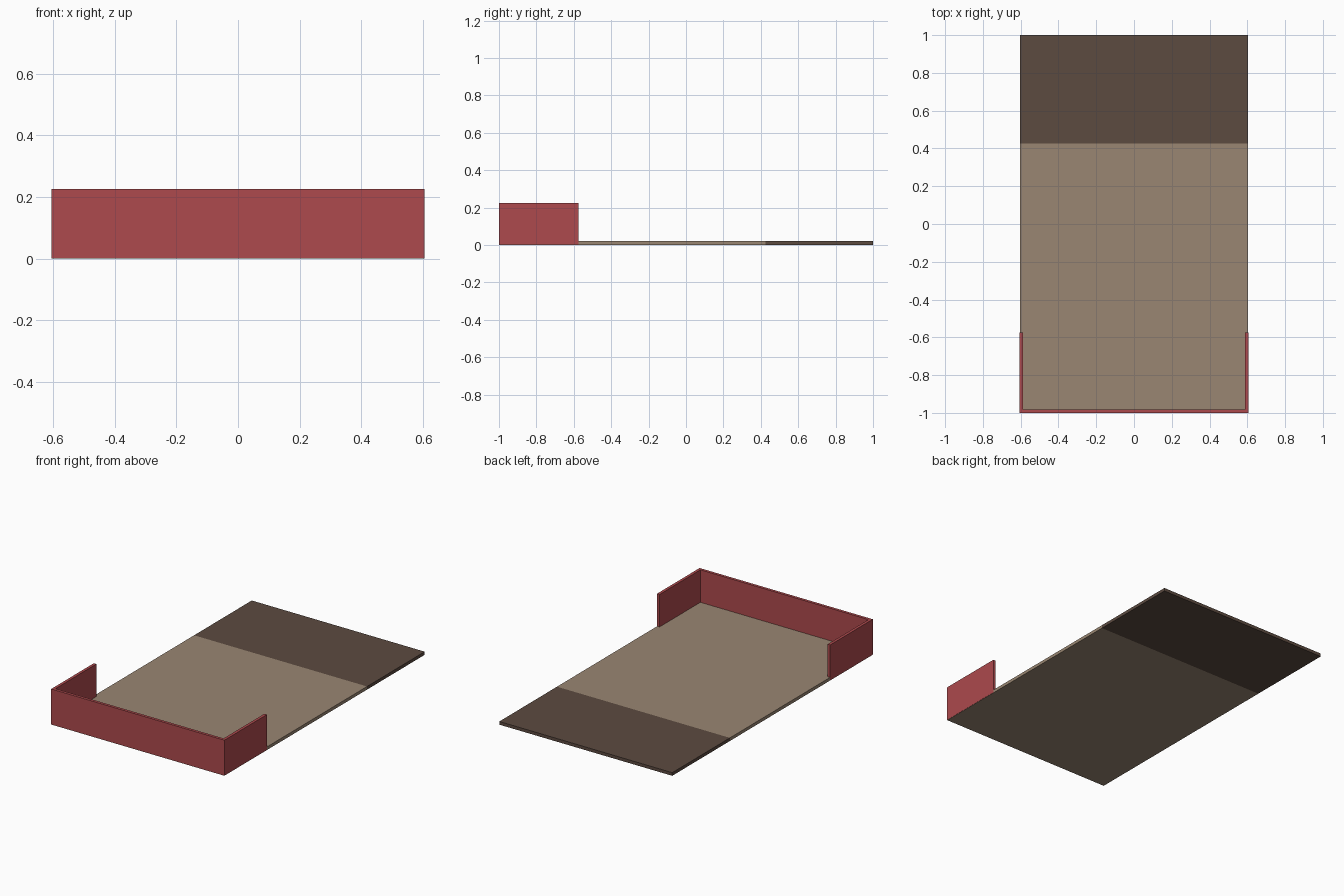
import bpy, bmesh

if "Cube" in bpy.data.objects:
    bpy.data.objects.remove(bpy.data.objects["Cube"])


def material(name, rgb):
    m = bpy.data.materials.new(name)
    m.diffuse_color = (*rgb, 1)
    m.use_nodes = True
    m.node_tree.nodes["Principled BSDF"].inputs["Base Color"].default_value = m.diffuse_color
    return m


RED = material("red", (0.418, 0.067, 0.074))
TAN = material("tan", (0.319, 0.238, 0.168))
BROWN = material("dark brown", (0.107, 0.069, 0.051))


def extrude_outline(name, points, z0, z1, mat):
    """Flat-faced prism from an XY outline."""
    bm = bmesh.new()
    face = bm.faces.new([bm.verts.new((x, y, z0)) for x, y in points])
    grown = bmesh.ops.extrude_face_region(bm, geom=[face])["geom"]
    verts = [g for g in grown if isinstance(g, bmesh.types.BMVert)]
    bmesh.ops.translate(bm, verts=verts, vec=(0, 0, z1 - z0))
    bmesh.ops.recalc_face_normals(bm, faces=bm.faces)
    me = bpy.data.meshes.new(name)
    bm.to_mesh(me)
    bm.free()
    me.materials.append(mat)
    ob = bpy.data.objects.new(name, me)
    bpy.context.collection.objects.link(ob)
    return ob


def rect(w, y0, y1):
    return [(-w, y0), (w, y0), (w, y1), (-w, y1)]


W, T = 0.605, 0.018

# Floor slab and the darker strip at the back
extrude_outline("floor", rect(W - 0.001, -0.999, 0.425), 0, 0.02, TAN)
extrude_outline("back_strip", rect(W - 0.001, 0.425, 1), 0, 0.02, BROWN)

# U-shaped wall around the front end
right = [(W, -1), (W, -0.575), (W - T, -0.575), (W - T, -1 + T)]
left = [(-x, y) for x, y in reversed(right)]
extrude_outline("front_wall", right + left, 0.002, 0.225, RED)
